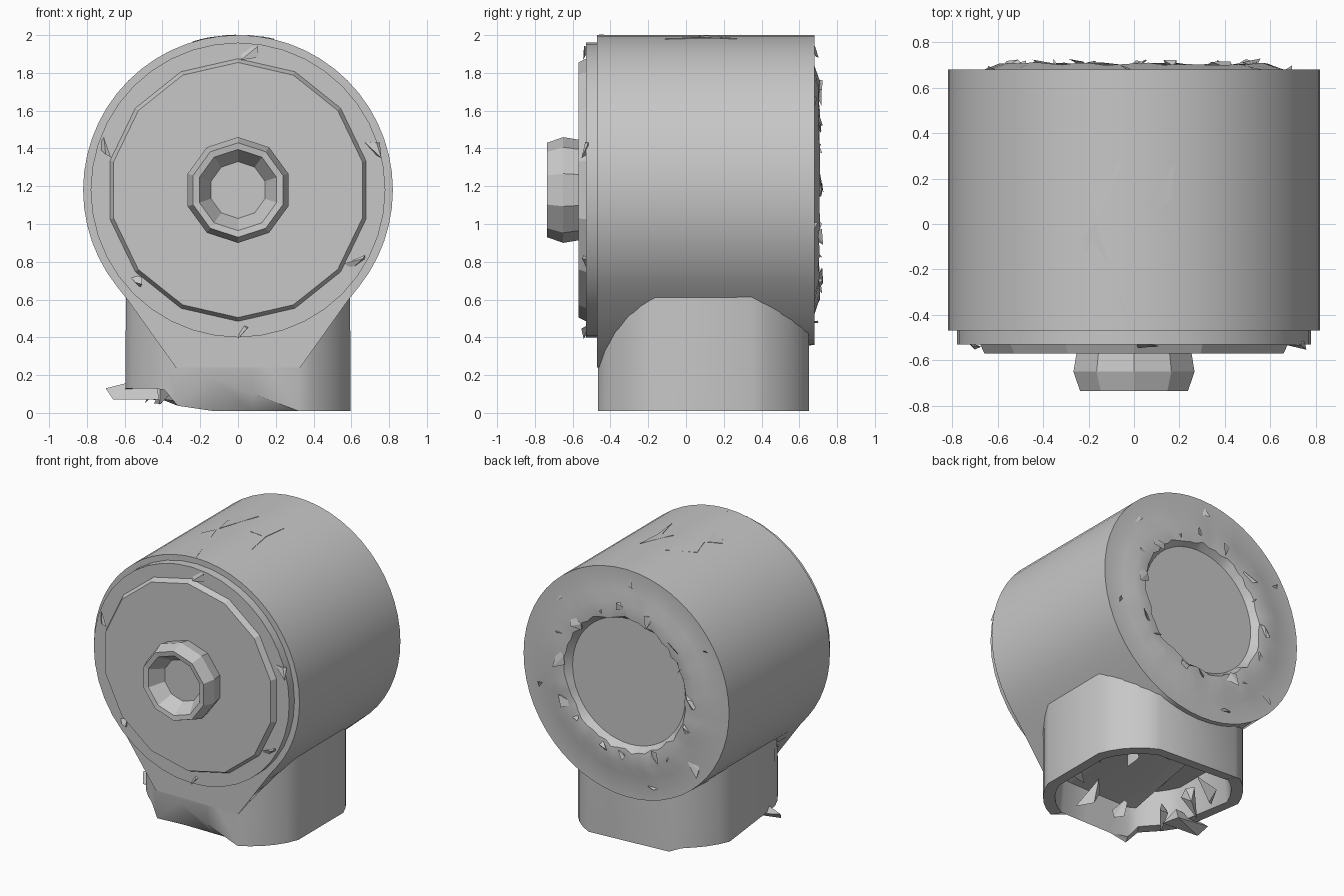
import bpy, bmesh, math, random
from mathutils import Vector

if "Cube" in bpy.data.objects:
    bpy.data.objects.remove(bpy.data.objects["Cube"])

random.seed(4)
CZ = 1.18          # height of the drum axis
grey = bpy.data.materials.new("plain_grey")
grey.diffuse_color = (0.57, 0.57, 0.57, 1)
grey.use_nodes = True
grey.node_tree.nodes["Principled BSDF"].inputs["Base Color"].default_value = grey.diffuse_color


def finish(name, bm, smooth=None):
    bmesh.ops.recalc_face_normals(bm, faces=bm.faces)
    me = bpy.data.meshes.new(name)
    bm.to_mesh(me)
    bm.free()
    ob = bpy.data.objects.new(name, me)
    bpy.context.collection.objects.link(ob)
    me.materials.append(grey)
    if smooth:
        bpy.ops.object.select_all(action='DESELECT')
        ob.select_set(True)
        bpy.context.view_layer.objects.active = ob
        bpy.ops.object.shade_smooth_by_angle(angle=math.radians(smooth))
    return ob


def loft(name, loops, smooth=None):
    """Bridge equal-length loops and cap both ends."""
    bm = bmesh.new()
    rings = [[bm.verts.new(p) for p in loop] for loop in loops]
    n = len(rings[0])
    for a, b in zip(rings, rings[1:]):
        for i in range(n):
            j = (i + 1) % n
            bm.faces.new((a[i], a[j], b[j], b[i]))
    bm.faces.new(rings[0])
    bm.faces.new(rings[-1])
    return finish(name, bm, smooth)


def circle(r, y, n, wobble=0.0):
    pts = []
    for i in range(n):
        t = 2 * math.pi * i / n
        q = r + random.uniform(-wobble, wobble)
        pts.append((q * math.sin(t), y + random.uniform(-wobble, wobble) / 2,
                    CZ - q * math.cos(t)))
    return pts


def drum_outline(y, n):
    """Circle whose lower part tapers into the foot."""
    pts = []
    for i in range(n):
        t = 2 * math.pi * i / n
        s, c = abs(math.sin(t)), math.cos(t)
        r = 0.82
        if c > math.cos(math.radians(19.3)):
            r = 0.94 / c
        elif c > math.cos(math.radians(47)):
            r = max(r, 0.379 / (0.38 * s + 0.27 * c))
        pts.append((r * math.sin(t), y, CZ - r * c))
    return pts


def foot_outline(z, k=1.0, broken=False):
    """Rectangle with broad, flattened corners; the lower edge is chipped front and left."""
    pts = []
    for q, (sx, sy) in enumerate([(1, 1), (-1, 1), (-1, -1), (1, -1)]):
        for i in range(6):
            f, a = i / 5, math.radians(18 * i)
            u = 0.5 * (1 - f) + 0.5 * math.cos(a)
            v = 0.5 * f + 0.5 * math.sin(a)
            if q % 2:
                u, v = v, u
            x = sx * (0.32 + 0.275 * u)
            lift = 0.06 * min(1, max(0, (-x - 0.25) / 0.15)) if broken else 0
            if q == 2 and i < 5:
                lift *= 2
            pts.append([k * x, 0.0925 + k * sy * (0.2575 + 0.30 * v), z + lift])
        if q == 2:      # extra points along the front edge
            for x, h in ((-0.15, 0.20), (0.08, 0.10)):
                pts.append([k * x, 0.0925 - k * 0.5575, h if broken and k == 1 else z])
    return pts


def shard(bm, center, size):
    pts = [Vector(center) + Vector([random.uniform(-s, s) for s in size]) for _ in range(5)]
    vs = [bm.verts.new(p) for p in pts]
    bmesh.ops.convex_hull(bm, input=vs)


# Drum: tapered into the foot in front, round behind, with a dished rear face
N = 56
loft("drum", [drum_outline(-0.47, N), circle(0.82, 0.68, N), circle(0.66, 0.68, N),
              circle(0.58, 0.705, N, 0.012), circle(0.48, 0.695, N, 0.014),
              circle(0.45, 0.65, N)], 35)

# Stepped front cover
loft("front_ring", [circle(0.78, -0.46, 40), circle(0.78, -0.53, 40)], 30)
loft("front_plate", [circle(0.70, -0.52, 14), circle(0.675, -0.57, 14)])

# Hollow hub
loft("front_hub", [circle(0.265, -0.56, 10), circle(0.28, -0.65, 10),
                   circle(0.25, -0.735, 10), circle(0.215, -0.73, 10),
                   circle(0.15, -0.63, 10)])

# Foot, hollow underneath
loft("foot", [foot_outline(0.7, 0.995), foot_outline(0.35), foot_outline(0.01, 1, True),
              foot_outline(0.01, 0.88, True), foot_outline(0.37, 0.84)], 35)

# Rough fragments round the rims and inside the hollow foot
bm = bmesh.new()
for r, y, count in ((0.74, -0.53, 6), (0.53, 0.70, 16), (0.72, 0.68, 6)):
    for i in range(count):
        t = 2 * math.pi * (i + random.uniform(-0.3, 0.3)) / count
        shard(bm, (r * math.sin(t), y, CZ + r * math.cos(t)), (0.06, 0.03, 0.06))
finish("rim_fragments", bm)
bm = bmesh.new()
for i in range(10):
    t = 2 * math.pi * i / 10
    shard(bm, (0.44 * math.cos(t), 0.09 + 0.40 * math.sin(t), 0.14), (0.09, 0.09, 0.11))
finish("foot_fragments", bm)

# Broken flap at the lower left of the foot
bm = bmesh.new()
vs = [bm.verts.new(p) for p in ((-0.70, -0.08, 0.13), (-0.66, -0.14, 0.07), (-0.38, -0.16, 0.07),
                                (-0.46, -0.12, 0.19), (-0.42, -0.05, 0.08))]
bmesh.ops.convex_hull(bm, input=vs)
finish("foot_flap", bm)

# Small chipped slivers on top of the drum
bm = bmesh.new()
for tri in (((-0.04, 0.29), (-0.20, 0.16), (-0.16, 0.02)), ((-0.24, -0.07), (-0.17, 0.0), (-0.01, -0.46)),
            ((0.18, 0.27), (0.05, 0.07), (0.16, 0.08)), ((0.13, 0.09), (0.19, -0.11), (0.16, 0.10))):
    vs = [bm.verts.new((x, y, CZ + math.sqrt(0.82 ** 2 - x * x) + d))
          for d in (-0.02, 0.003) for x, y in tri]
    bmesh.ops.convex_hull(bm, input=vs)
finish("top_chips", bm)
